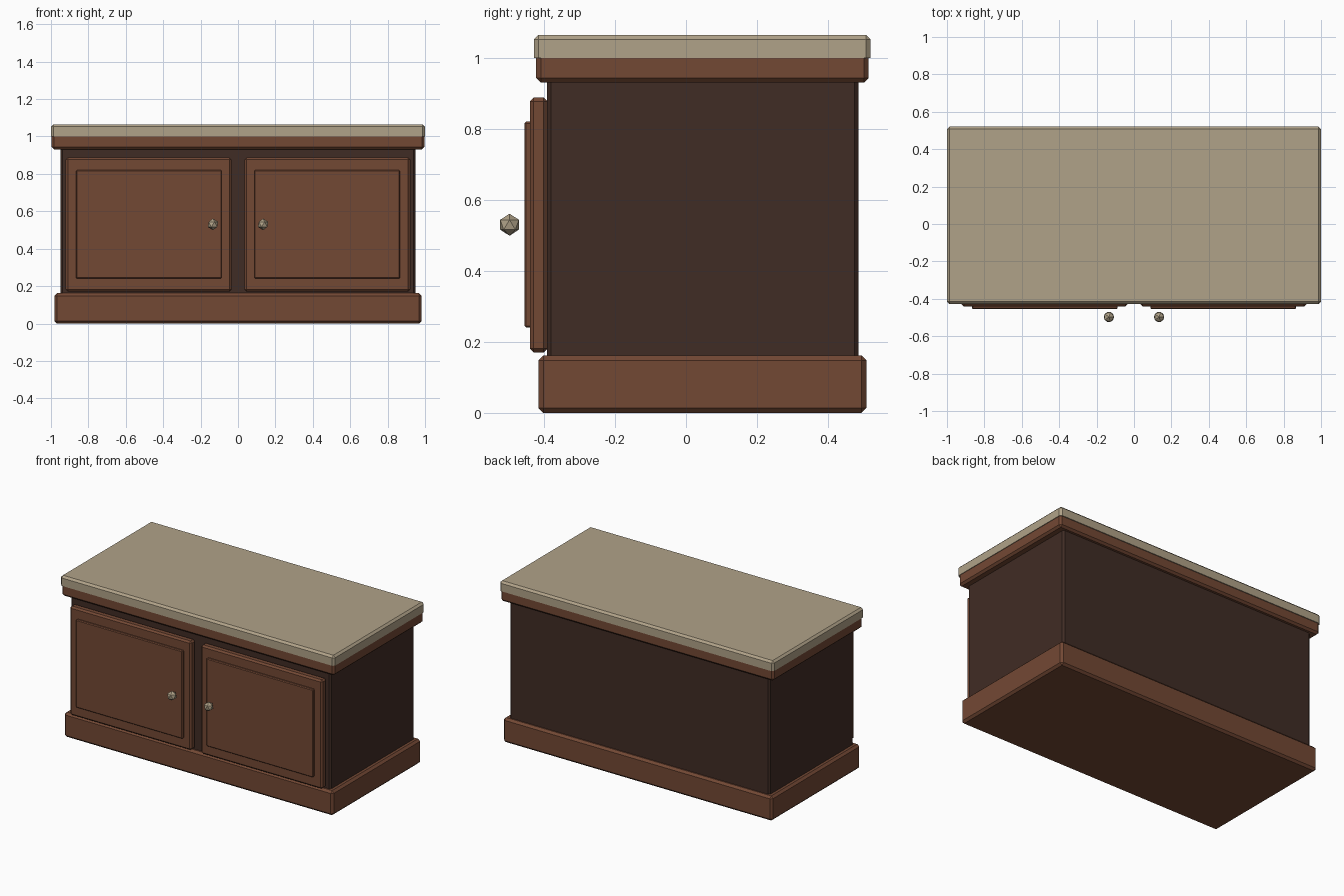
import bpy, bmesh

if "Cube" in bpy.data.objects:
    bpy.data.objects.remove(bpy.data.objects["Cube"])


def material(name, rgb):
    m = bpy.data.materials.new(name)
    m.diffuse_color = (*rgb, 1.0)
    m.use_nodes = True
    m.node_tree.nodes["Principled BSDF"].inputs["Base Color"].default_value = m.diffuse_color
    return m


STONE = material("beige stone", (0.434, 0.361, 0.246))
WOOD = material("reddish brown wood", (0.171, 0.065, 0.034))
DARK = material("dark brown wood", (0.051, 0.025, 0.018))


def finish(bm, name, mat):
    mesh = bpy.data.meshes.new(name)
    bm.to_mesh(mesh)
    bm.free()
    mesh.materials.append(mat)
    obj = bpy.data.objects.new(name, mesh)
    bpy.context.collection.objects.link(obj)
    return obj


def box(name, mat, x, y, z, bevel, square_z=None):
    """Chamfered box from (min, max) ranges; edges lying at square_z stay sharp."""
    bm = bmesh.new()
    bmesh.ops.create_cube(bm, size=1.0)
    for v in bm.verts:
        for i, r in enumerate((x, y, z)):
            v.co[i] = r[1] if v.co[i] > 0 else r[0]
    edges = [e for e in bm.edges if square_z is None
             or any(abs(v.co.z - square_z) > 1e-4 for v in e.verts)]
    bmesh.ops.bevel(bm, geom=edges, offset=bevel, offset_type='OFFSET',
                    segments=1, affect='EDGES', clamp_overlap=True)
    return finish(bm, name, mat)


# Carcass, plinth and top
box("cabinet_body", DARK, (-0.95, 0.95), (-0.392, 0.486), (0.005, 0.96), 0.012)
box("base_plinth", WOOD, (-0.982, 0.982), (-0.416, 0.508), (0, 0.162), 0.014)
box("top_trim", WOOD, (-0.996, 0.996), (-0.422, 0.514), (0.93, 1.0), 0.013, 1.0)
box("countertop", STONE, (-1, 1), (-0.428, 0.52), (1.0, 1.065), 0.013, 1.0)

# Doors, raised panels and faceted knobs, repeated on both sides
for side, s in (("left", -1), ("right", 1)):
    def span(a, b):
        return tuple(sorted((s * a, s * b)))

    box(side + "_door", WOOD, span(0.035, 0.921), (-0.44, -0.39), (0.17, 0.888), 0.011)
    box(side + "_door_panel", WOOD, span(0.087, 0.866), (-0.455, -0.43), (0.24, 0.82), 0.005)

    knob = bmesh.new()
    bmesh.ops.create_icosphere(knob, subdivisions=1, radius=0.031)
    bmesh.ops.translate(knob, verts=knob.verts, vec=(s * 0.134, -0.497, 0.53))
    finish(knob, side + "_knob", STONE)
